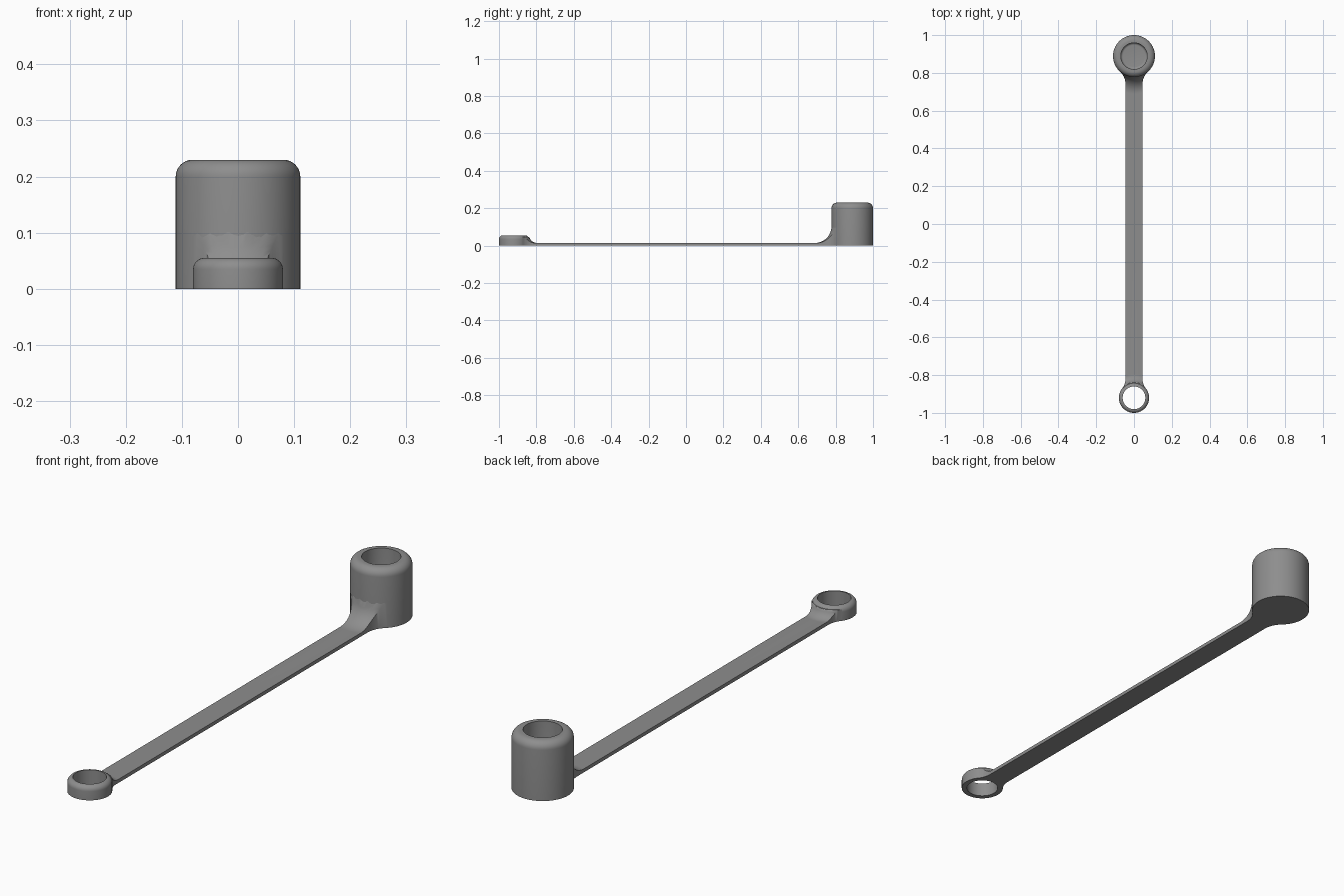
import bpy, bmesh, math

if "Cube" in bpy.data.objects:
    bpy.data.objects.remove(bpy.data.objects["Cube"])

grey = bpy.data.materials.new("plain grey")
grey.diffuse_color = (0.27, 0.27, 0.27, 1)
grey.use_nodes = True
grey.node_tree.nodes["Principled BSDF"].inputs["Base Color"].default_value = grey.diffuse_color


def finish(name, bm):
    bmesh.ops.remove_doubles(bm, verts=bm.verts, dist=1e-5)
    bmesh.ops.recalc_face_normals(bm, faces=bm.faces)
    me = bpy.data.meshes.new(name)
    bm.to_mesh(me)
    bm.free()
    me.materials.append(grey)
    ob = bpy.data.objects.new(name, me)
    bpy.context.collection.objects.link(ob)
    bpy.ops.object.select_all(action='DESELECT')
    ob.select_set(True)
    bpy.context.view_layer.objects.active = ob
    bpy.ops.object.shade_smooth_by_angle(angle=math.radians(35))
    return ob


def arc(cr, cz, rad, a0, a1, n=8):
    angles = [math.radians(a0 + (a1 - a0) * i / n) for i in range(n + 1)]
    return [(cr + rad * math.cos(a), cz + rad * math.sin(a)) for a in angles]


def lathe(name, profile, y, seg=72):
    """Spin an (r, z) profile round a vertical axis at the given y."""
    bm = bmesh.new()
    vs = [bm.verts.new((r, y, z)) for r, z in profile]
    edges = [bm.edges.new(p) for p in zip(vs, vs[1:])]
    bmesh.ops.spin(bm, geom=vs + edges, cent=(0, y, 0), axis=(0, 0, 1),
                   angle=2 * math.pi, steps=seg, use_merge=True)
    return finish(name, bm)


CUP_Y, CUP_R, RING_Y, RING_R = 0.889, 0.111, -0.92, 0.08
ARM_W, ARM_T = 0.045, 0.014

# Deep blind cup with rounded rim
lathe("cup", [(0, 0), (CUP_R, 0)] + arc(CUP_R - 0.03, 0.2, 0.03, 0, 90)
      + [(0.07, 0.23)] + arc(0.058, 0.042, 0.012, 0, -90, 5) + [(0, 0.03)], CUP_Y)

# Low eyelet ring, open right through
lathe("eyelet", [(0.06, 0), (RING_R, 0)] + arc(RING_R - 0.02, 0.035, 0.02, 0, 90)
      + [(0.06, 0)], RING_Y)


def flare_rows(yc, R, plan_r, rise_r, z_max, n=20, cols=12):
    """Rows of top points from the plain arm to a round boss at yc."""
    s = 1 if yc > 0 else -1
    yc = abs(yc)
    cx = ARM_W + plan_r
    dy = math.sqrt((R + plan_r) ** 2 - cx ** 2)
    start = yc - R - rise_r
    w_end = cx * R / (R + plan_r)
    rows = []
    for i in range(n + 1):
        row = []
        for j in range(cols + 1):
            u = 2 * j / cols - 1
            y_end = yc - math.sqrt(R * R - (u * w_end) ** 2) + 0.004
            y = start + (y_end - start) * i / n
            d = min(max(0, y - (yc - dy)), plan_r)
            x = u * (cx - math.sqrt(plan_r ** 2 - d * d))
            gap = max(0, yc - math.sqrt(R * R - x * x) - y)
            k = max(0, rise_r - gap)
            z = ARM_T + rise_r - math.sqrt(max(0, rise_r ** 2 - k * k))
            row.append((x, s * y, min(z, z_max)))
        rows.append(row)
    return rows


# Flat arm sweeping up and out into both bosses
rows = (flare_rows(RING_Y, RING_R, 0.08, 0.045, 0.045)[::-1]
        + flare_rows(CUP_Y, CUP_R, 0.09, 0.09, 0.104))
bm = bmesh.new()
top = [[bm.verts.new(p) for p in row] for row in rows]
low = [[bm.verts.new((x, y, 0)) for x, y, z in row] for row in rows]
last = len(rows[0]) - 1
for i in range(len(rows) - 1):
    for g in (top, low):
        for j in range(last):
            bm.faces.new((g[i][j], g[i][j + 1], g[i + 1][j + 1], g[i + 1][j]))
    for j in (0, last):
        bm.faces.new((top[i][j], top[i + 1][j], low[i + 1][j], low[i][j]))
for i in (0, -1):
    for j in range(last):
        bm.faces.new((top[i][j], top[i][j + 1], low[i][j + 1], low[i][j]))
finish("arm", bm)
